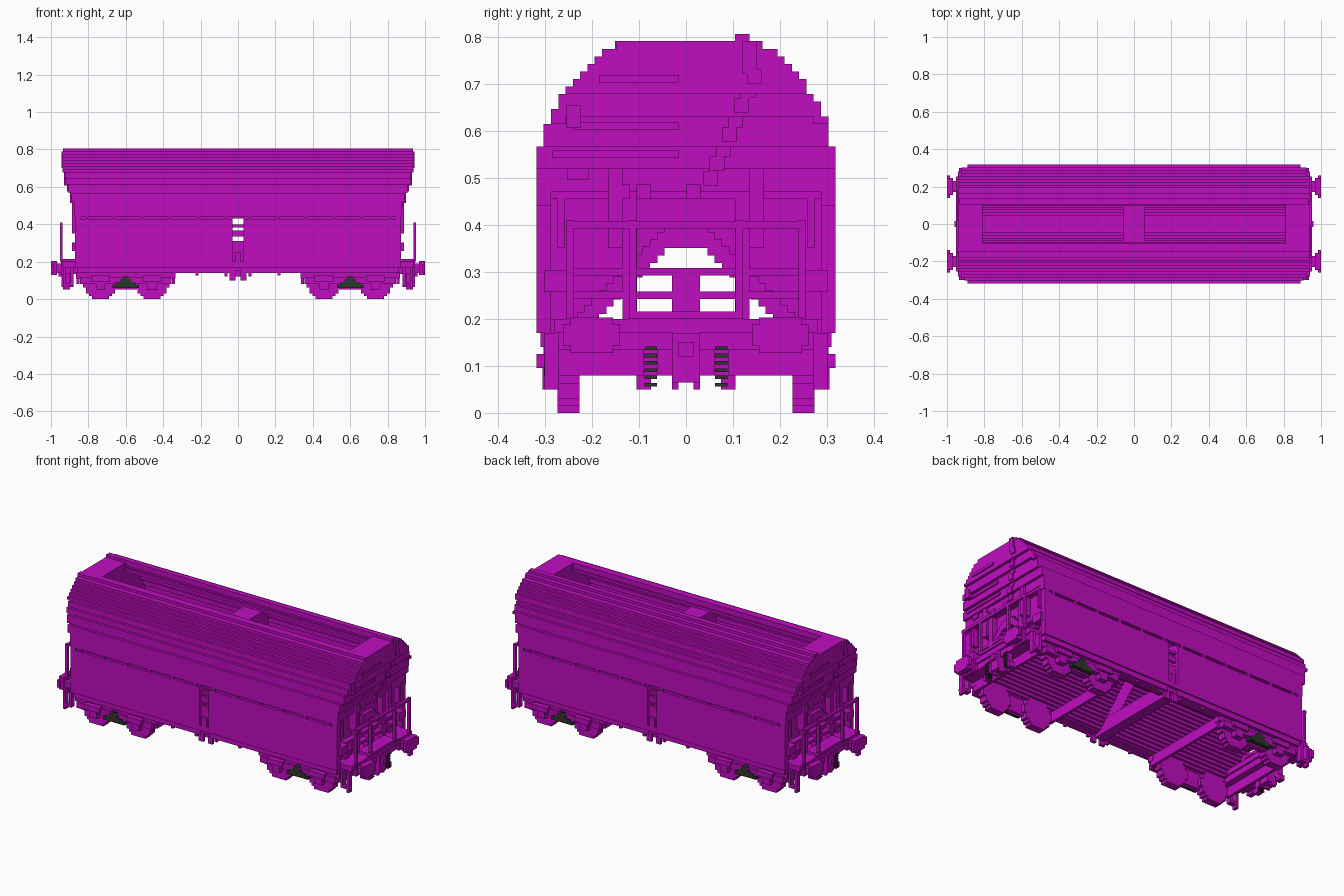
import bpy, bmesh, math

cube = bpy.data.objects.get("Cube")
if cube:
    bpy.data.objects.remove(cube, do_unlink=True)


def material(name, red, green, blue):
    mat = bpy.data.materials.new(name)
    mat.use_nodes = True
    colour = (red, green, blue, 1)
    mat.diffuse_color = colour
    mat.node_tree.nodes["Principled BSDF"].inputs["Base Color"].default_value = colour
    return mat


PURPLE = material("purple", .53, .004, .53)
DARK = material("dark grey", .026, .035, .026)

# Shared dimensions
BLOCK = .0155
SKIN = .318
BODY = .86
END = .84
GAP = .03
SILL = .17
DECK = .2
WAIST = .47
ROOF = .79
OPENING = .105


def span(half):
    return -half, half


def about(centre, size=BLOCK):
    return centre - size / 2, centre + size / 2


def rise(base, size=BLOCK):
    return base, base + size


MIRRORS = {"none": [(1, 1)], "ends": [(1, 1), (-1, 1)], "sides": [(1, 1), (1, -1)],
           "turn": [(1, 1), (-1, -1)], "corners": [(1, 1), (-1, 1), (1, -1), (-1, -1)]}


def part(name, repeat, *boxes, mat=PURPLE):
    """Each box is three ranges, along x, y and z."""
    bm = bmesh.new()
    for signs in MIRRORS[repeat]:
        for box in boxes:
            for vert in bmesh.ops.create_cube(bm, size=1)["verts"]:
                for axis, (low, high) in enumerate(box):
                    value = high if vert.co[axis] > 0 else low
                    vert.co[axis] = value * (*signs, 1)[axis]
    bmesh.ops.recalc_face_normals(bm, faces=bm.faces)
    mesh = bpy.data.meshes.new(name)
    bm.to_mesh(mesh)
    bm.free()
    mesh.materials.append(mat)
    bpy.context.collection.objects.link(bpy.data.objects.new(name, mesh))


def end_x(z):
    """Flared half length of the hopper at a height."""
    return .875 + BLOCK * min(4, max(0, math.ceil((z - .51) / .055)))


def half_width(z, crown):
    """Elliptical half width of the shell, rounded to whole blocks."""
    arc = SKIN * math.sqrt(max(0, 1 - ((z - .5) / crown) ** 2))
    return SKIN - BLOCK * round((SKIN - arc) / BLOCK)


# Stepped upper shell and flared ends
rows = 20
step = (ROOF - WAIST) / rows
levels = [rise(WAIST + i * step, step) for i in range(rows)]


def shell_side(crown, side):
    for low, high in levels:
        middle = (low + high) / 2
        outer = half_width(middle, crown)
        inner = max(OPENING, half_width(middle + 2 * step, crown) - BLOCK)
        length = end_x(WAIST) if outer == SKIN else end_x(middle)
        yield span(length), (side * inner, side * outer), (low, high)


part("front_upper_wall", "none", *shell_side(.317, -1))
part("back_upper_wall", "none", *shell_side(.33, 1))
part("flared_end_wall", "ends", *[
    ((.81, end_x(low)), span(half_width(high, .317)), (low, high)) for low, high in levels])
part("top_rim", "none", (span(.935), about(.12, 2 * BLOCK), rise(ROOF - BLOCK, 2 * BLOCK)))
part("opening_lip", "sides", (span(BODY), about(OPENING), about(.75)))
part("centre_divider", "none", (span(.06), span(DECK), (.43, .72)))

# Lower sides with slotted bands
skin = (SKIN - BLOCK, SKIN)
backing = (SKIN - 2 * BLOCK, SKIN - BLOCK)
half_body = (GAP, BODY)
part("lower_side_panel", "corners",
     (half_body, skin, (DECK, .425)),
     (half_body, backing, (SILL, WAIST + BLOCK)))
part("side_belt", "sides", (span(.875), (backing[0], SKIN), (.44, WAIST)))
tab_places = [.06 + i * .15 for i in range(6)]
part("band_tab", "corners", *[
    (about(x, BLOCK), skin, about(z, 2 * BLOCK)) for x in tab_places for z in (.43, .48)])
part("side_sill", "sides",
     (span(BODY), (.27, .288), (.14, DECK)),
     (span(BODY), (.288, SKIN), (SILL, DECK)))

# Ladder and latches in the central gap
middle = span(GAP)
part("centre_ladder", "sides",
     (middle, backing, (.15, .31)),
     (middle, backing, about(.35, 2 * BLOCK)),
     (middle, backing, about(.39)),
     (span(BLOCK), skin, (DECK, .25)))
part("centre_latch", "corners",
     (about(GAP, 2 * BLOCK), backing, (.1, SILL)),
     (about(.065), backing, (.12, SILL)),
     (about(.22), backing, (.125, SILL)))
part("centre_cross_wall", "none", (middle, span(.28), (.12, DECK)))

# Stepped saddle floor with its inner and outer walls
strips = []
for i in range(18):
    inner = GAP + i * BLOCK if i else 0
    strips.append(((inner, GAP + (i + 1) * BLOCK), max(.35 - i * BLOCK, .14)))
part("saddle_floor", "corners", *[(half_body, y, rise(z, .05)) for y, z in strips])
part("divider_wall", "corners", *[((GAP, 2 * GAP), y, (z, .45)) for y, z in strips])
part("lower_end_wall", "corners", *[((.81, END), y, (z, WAIST)) for y, z in strips])

# End frame
frame = rise(END, 2 * BLOCK)
proud = rise(END, 3 * BLOCK)
part("end_post", "corners",
     (frame, (backing[0], SKIN), (SILL, WAIST)),
     (frame, about(.12, 2 * BLOCK), (DECK, .67)),
     (proud, about(.15, 2 * BLOCK), (.35, .62)),
     (frame, about(.265), (.35, WAIST)),
     (proud, about(.27, 4 * BLOCK), about(.28, 3 * BLOCK)))
part("end_beam", "ends",
     (frame, span(.24), about(.3)),
     (frame, span(.24), about(.25)),
     (frame, span(.3), about(WAIST, 2 * BLOCK)),
     (frame, middle, (DECK, .3)))
part("end_valve", "turn", *[
    (proud, about(y, 2 * BLOCK), about(WAIST, 2 * BLOCK)) for y in (-.135, -.09, .015)])


# Rungs and stepped pipe, following the flare
def on_end(z):
    return END, end_x(z) + BLOCK / 2


rungs = [(on_end(z), (-reach, -BLOCK), about(z))
         for z, reach in ((.71, .185), (.61, .24), (.55, .285))]
part("end_rung", "turn", *rungs,
     (on_end(.51), about(-.23, 3 * BLOCK), about(.51, 2 * BLOCK)),
     (on_end(.63), about(-.24, 2 * BLOCK), about(.63, 3 * BLOCK)))
bends = [(.145 - i * BLOCK * .85, .7 - i * 2 * BLOCK) for i in range(8)]
part("diagonal_pipe", "turn",
     (on_end(ROOF), about(.135, 2 * BLOCK), (.72, ROOF)),
     *[(on_end(z), about(y, 2 * BLOCK), rise(z, 2 * BLOCK)) for y, z in bends])

# End platform and railing
part("end_platform", "ends",
     ((.8, .94), span(.28), (SILL, DECK)),
     ((.81, .93), span(.27), (.135, SILL)),
     ((.87, .95), span(.12), rise(DECK)))
rail = about(.945)
part("railing", "ends", (rail, span(.255), about(.4)),
     *[(rail, about(side * y), (DECK, .41)) for y in (.113, .247) for side in (1, -1)])

# Buffers, coupling and hoses
part("buffer", "corners",
     ((.93, 1), about(DECK, .06), about(.165, .05)),
     (rise(.93), about(DECK, .09), about(.165, .07)),
     ((1 - 2 * BLOCK, 1), about(DECK, .09), about(.165, .075)),
     ((1 - BLOCK, 1), about(DECK, .12), about(.165, .045)))
part("coupling", "ends",
     ((.88, .945), middle, (.065, SILL)),
     ((.9, .96), span(BLOCK), about(.135, 2 * BLOCK)))
part("coupling_prong", "corners", (about(.92, 2 * BLOCK), (BLOCK, GAP), (.05, .07)))
hose = about(.915, 2 * BLOCK)
part("brake_hose", "corners",
     (hose, about(.075, 2 * BLOCK), (.08, .155)),
     (hose, about(.09, 2 * BLOCK), (.05, .08)))
rings = [.06 + i * BLOCK for i in range(6)]
part("hose_ring", "corners", *[
    (about(.92, 2 * BLOCK), about(.075, 1.7 * BLOCK), about(z, BLOCK / 2)) for z in rings], mat=DARK)
step_y = about(.285, 2 * BLOCK)
part("step_bracket", "corners",
     ((.88, .935), step_y, about(.077)),
     (about(.887), step_y, (.07, SILL)),
     (about(.927), step_y, (.05, SILL)))

# Blocky wheels with axle boxes
wheels, axle_boxes = [], []
radius = .088
for axle in (.46, .735):
    for i in range(10):
        drop = (i + .5) * BLOCK - .08
        half = round(math.sqrt(radius ** 2 - drop ** 2) / BLOCK) * BLOCK
        wheels.append((about(axle, 2 * half), about(.25, 3 * BLOCK), rise(i * BLOCK)))
    axle_boxes.append((about(axle, .05), (.25, .305), (.05, .1)))
    axle_boxes.append((about(axle, .1), (.25, SKIN), (.095, .125)))
part("wheel", "corners", *wheels)
part("axle_box", "corners", *axle_boxes)

# Bogie frames, crossbars and springs
bogie = .6
part("bogie_frame", "corners",
     (about(bogie, .53), (.25, .288), (.11, .145)),
     (about(bogie, .49), (.25, .302), (.08, .115)),
     (about(bogie, .12), (.25, .28), (.05, .085)))
part("bogie_crossbar", "ends", *[
    (about(bogie + side * .255, BLOCK), span(.27), (.08, .14)) for side in (1, -1)])
part("spring", "corners", *[
    (about(bogie, width), about(.29, 2 * BLOCK), rise(.06 + i * BLOCK))
    for i, width in enumerate((.14, .11, .06, .03))], mat=DARK)
